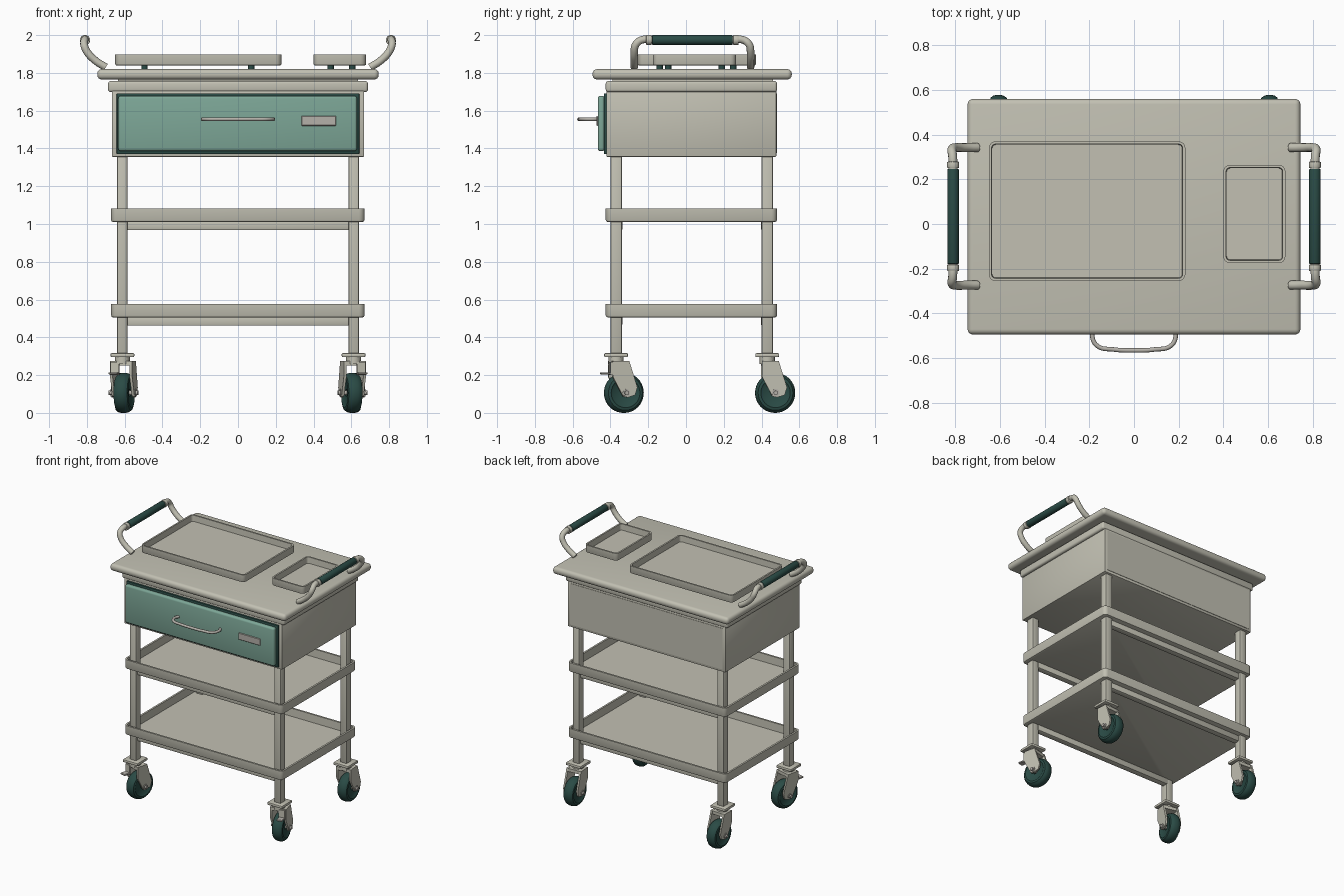
import bpy, bmesh, math
from mathutils import Matrix, Vector

if "Cube" in bpy.data.objects:
    bpy.data.objects.remove(bpy.data.objects["Cube"], do_unlink=True)


def material(name, rgb):
    m = bpy.data.materials.new(name)
    m.use_nodes = True
    m.diffuse_color = (*rgb, 1)
    m.node_tree.nodes["Principled BSDF"].inputs["Base Color"].default_value = (*rgb, 1)
    return m


CREAM = material("cream enamel", (0.54, 0.53, 0.45))
TEAL = material("soft teal", (0.205, 0.385, 0.31))
DARK = material("dark green rubber", (0.023, 0.07, 0.06))
STEEL = material("satin steel", (0.46, 0.44, 0.40))
made = []


def finish(name, bm, mat):
    bmesh.ops.recalc_face_normals(bm, faces=bm.faces)
    mesh = bpy.data.meshes.new(name)
    bm.to_mesh(mesh)
    bm.free()
    mesh.materials.append(mat)
    ob = bpy.data.objects.new(name, mesh)
    bpy.context.collection.objects.link(ob)
    made.append(ob)
    return ob


def cube(lo, hi):
    lo, hi = Vector(lo), Vector(hi)
    bm = bmesh.new()
    bmesh.ops.create_cube(bm, size=1)
    for v in bm.verts:
        v.co = (lo + hi) / 2 + v.co * (hi - lo)
    return bm


def box(name, lo, hi, mat, bevel=0.0, segments=2):
    bm = cube(lo, hi)
    if bevel:
        bmesh.ops.bevel(bm, geom=bm.edges[:], offset=bevel, segments=segments,
                        profile=0.5, affect='EDGES')
    return finish(name, bm, mat)


def tray(name, lo, hi, corner, wall, taper):
    """Open tray with rounded corners, thin rim and sunken floor."""
    bm = cube(lo, hi)
    upright = [e for e in bm.edges if abs(e.verts[0].co.z - e.verts[1].co.z) > 1e-4]
    bmesh.ops.bevel(bm, geom=upright, offset=corner, segments=4, profile=0.5, affect='EDGES')
    bottom = min(bm.faces, key=lambda f: f.calc_center_median().z)
    bmesh.ops.bevel(bm, geom=bottom.edges[:], offset=taper, segments=2, profile=0.5, affect='EDGES')
    bm.faces.ensure_lookup_table()
    top = max(bm.faces, key=lambda f: f.calc_center_median().z)
    bmesh.ops.inset_region(bm, faces=[top], thickness=wall)
    bmesh.ops.inset_region(bm, faces=[top], thickness=0.003)
    for v in top.verts:
        v.co.z = lo[2] + 0.012
    return finish(name, bm, CREAM)


def rod(name, a, b, r, mat, sides=24, bevel=0.0):
    a, b = Vector(a), Vector(b)
    bm = bmesh.new()
    turn = (b - a).to_track_quat('Z', 'Y').to_matrix().to_4x4()
    bmesh.ops.create_cone(bm, cap_ends=True, segments=sides, radius1=r, radius2=r,
                          depth=(b - a).length, matrix=Matrix.Translation((a + b) / 2) @ turn)
    if bevel:
        rims = [e for f in bm.faces if len(f.verts) == sides for e in f.edges]
        bmesh.ops.bevel(bm, geom=rims, offset=bevel, segments=2, profile=0.5, affect='EDGES')
    return finish(name, bm, mat)


def tube(name, points, r, mat):
    """Round bar along a smooth path, turned into a mesh."""
    cu = bpy.data.curves.new(name, 'CURVE')
    cu.dimensions = '3D'
    cu.bevel_depth, cu.bevel_resolution, cu.resolution_u = r, 4, 8
    cu.use_fill_caps = True
    sp = cu.splines.new('BEZIER')
    sp.bezier_points.add(len(points) - 1)
    for p, co in zip(sp.bezier_points, points):
        p.co = co
        p.handle_left_type = p.handle_right_type = 'AUTO'
    tmp = bpy.data.objects.new(name + "_path", cu)
    bpy.context.collection.objects.link(tmp)
    bpy.context.view_layer.update()
    mesh = bpy.data.meshes.new_from_object(tmp.evaluated_get(bpy.context.evaluated_depsgraph_get()))
    bpy.data.objects.remove(tmp, do_unlink=True)
    bm = bmesh.new()
    bm.from_mesh(mesh)
    bpy.data.meshes.remove(mesh)
    return finish(name, bm, mat)


def plate_yz(name, outline, x0, x1, mat):
    bm = bmesh.new()
    face = bm.faces.new([bm.verts.new((x0, y, z)) for y, z in outline])
    ext = bmesh.ops.extrude_face_region(bm, geom=[face])
    bmesh.ops.translate(bm, vec=(x1 - x0, 0, 0),
                        verts=[g for g in ext["geom"] if isinstance(g, bmesh.types.BMVert)])
    return finish(name, bm, mat)


def lathe_x(name, profile, centre, mat):
    bm = bmesh.new()
    verts = [bm.verts.new((x, centre[1], centre[2] + r)) for x, r in profile]
    edges = [bm.edges.new((verts[i], verts[i - 1])) for i in range(len(verts))]
    bmesh.ops.spin(bm, geom=verts + edges, cent=centre, axis=(1, 0, 0),
                   angle=math.tau, steps=40, use_duplicate=False)
    bmesh.ops.remove_doubles(bm, verts=bm.verts, dist=1e-5)
    return finish(name, bm, mat)


# Worktop and drawer cabinet
box("worktop", (-0.745, -0.495, 1.765), (0.745, 0.56, 1.82), CREAM, 0.024, 4)
box("worktop_spacer", (-0.635, -0.39, 1.74), (0.635, 0.46, 1.775), CREAM)
box("cabinet_flange", (-0.688, -0.425, 1.698), (0.688, 0.482, 1.757), CREAM, 0.014, 3)
box("cabinet", (-0.668, -0.422, 1.355), (0.668, 0.478, 1.71), CREAM, 0.006)
box("cabinet_back_panel", (-0.645, 0.47, 1.375), (0.645, 0.481, 1.69), CREAM)

# Drawer front with seal, pull and label plate
box("drawer_seal", (-0.642, -0.435, 1.37), (0.642, -0.41, 1.692), DARK, 0.004)
box("drawer_front", (-0.634, -0.467, 1.386), (0.63, -0.43, 1.678), TEAL, 0.014, 3)
pull = [(-0.175, -0.46), (-0.187, -0.50), (-0.165, -0.545), (-0.09, -0.562), (0, -0.566)]
pull += [(-x, y) for x, y in reversed(pull[:-1])]
tube("drawer_pull", [(x, y, 1.555) for x, y in pull], 0.010, STEEL)
box("label_plate", (0.335, -0.475, 1.52), (0.52, -0.466, 1.572), STEEL, 0.003, 1)

# Instrument trays on small feet
for name, x0, x1, y0, y1, feet_x, feet_y in (
        ("large_tray", -0.65, 0.23, -0.255, 0.37, (-0.495, 0.07), (-0.14, 0.25)),
        ("small_tray", 0.4, 0.678, -0.175, 0.265, (0.49, 0.605), (-0.095, 0.19))):
    tray(name, (x0, y0, 1.839), (x1, y1, 1.897), 0.03, 0.012, 0.008)
    for fx in feet_x:
        for fy in feet_y:
            rod(name + "_foot", (fx, fy, 1.815), (fx, fy, 1.845), 0.017, DARK, 16)

# Shelves with support rails
for name, z in (("upper_shelf", 1.01), ("lower_shelf", 0.505)):
    tray(name, (-0.672, -0.425, z), (0.67, 0.482, z + 0.072), 0.03, 0.014, 0.012)
    for y in (-0.36, 0.42):
        box(name + "_rail", (-0.59, y - 0.023, z - 0.043), (0.59, y + 0.023, z + 0.005), CREAM, 0.006)

# Push handles, one at each end
MID = 0.034
for s, side in ((-1, "right"), (1, "left")):
    for e in (-1, 1):
        bend = [(0.70, 0.308, 1.83), (0.755, 0.308, 1.865), (0.798, 0.308, 1.91),
                (0.815, 0.300, 1.95), (0.812, 0.27, 1.974), (0.81, 0.20, 1.974)]
        tube(side + "_handle_bend", [(s * x, MID + e * d, z) for x, d, z in bend], 0.020, CREAM)
        rod(side + "_handle_collar", (s * 0.81, MID + e * 0.216, 1.974),
            (s * 0.81, MID + e * 0.245, 1.974), 0.027, CREAM, 24, 0.004)
    rod(side + "_handle_grip", (s * 0.81, MID - 0.213, 1.974),
        (s * 0.81, MID + 0.213, 1.974), 0.026, DARK, 24, 0.004)

# Legs and swivel casters
FORK = [(-0.03, 0.275), (0.058, 0.275), (0.102, 0.135), (0.09, 0.095),
        (0.05, 0.082), (0.025, 0.087), (-0.03, 0.19)]
TYRE = [(-0.03, 0.02), (-0.034, 0.07), (-0.040, 0.078), (-0.037, 0.092), (-0.025, 0.102), (-0.01, 0.106)]
TYRE += [(-x, r) for x, r in reversed(TYRE)]
HUB = (0, 0.042, 0.106)
for sx in (-1, 1):
    for end, ly, swivel in (("front", -0.37, 13), ("rear", 0.43, 3)):
        lx = sx * 0.612
        label = end + ("_left" if sx > 0 else "_right")
        box(label + "_leg", (lx - 0.028, ly - 0.03, 0.31), (lx + 0.028, ly + 0.03, 1.37), CREAM, 0.008)
        first = len(made)
        box(label + "_caster_plate", (-0.063, -0.063, 0.295), (0.063, 0.063, 0.316), CREAM, 0.006)
        made[-1].matrix_world = Matrix.Translation((lx, ly, 0))
        first = len(made)
        rod(label + "_swivel", (0, 0, 0.26), (0, 0, 0.30), 0.04, CREAM, 24)
        box(label + "_fork_bridge", (-0.05, -0.03, 0.25), (0.05, 0.058, 0.274), CREAM)
        for a in (-1, 1):
            plate_yz(label + "_fork_arm", FORK, a * 0.046, a * 0.06, CREAM)
        lathe_x(label + "_wheel", TYRE, HUB, DARK)
        rod(label + "_axle", (-0.076, HUB[1], HUB[2]), (0.076, HUB[1], HUB[2]), 0.012, STEEL, 12)
        for a in (-1, 1):
            rod(label + "_axle_washer", (a * 0.058, HUB[1], HUB[2]),
                (a * 0.064, HUB[1], HUB[2]), 0.02, STEEL, 16)
        if end == "front":
            inner, outer = sorted((sx * 0.01, sx * 0.055))
            box(label + "_brake_bracket", (inner, -0.042, 0.20), (outer, -0.03, 0.27), CREAM)
            box(label + "_brake_pedal", (inner, -0.09, 0.203), (outer, -0.03, 0.215), STEEL, 0.003, 1)
        place = Matrix.Translation((lx, ly, 0)) @ Matrix.Rotation(math.radians(sx * swivel), 4, 'Z')
        for ob in made[first:]:
            ob.matrix_world = place

# Smooth shading with crisp edges
bpy.ops.object.select_all(action='DESELECT')
for ob in made:
    ob.select_set(True)
bpy.context.view_layer.objects.active = made[0]
bpy.ops.object.shade_smooth_by_angle(angle=math.radians(35))
